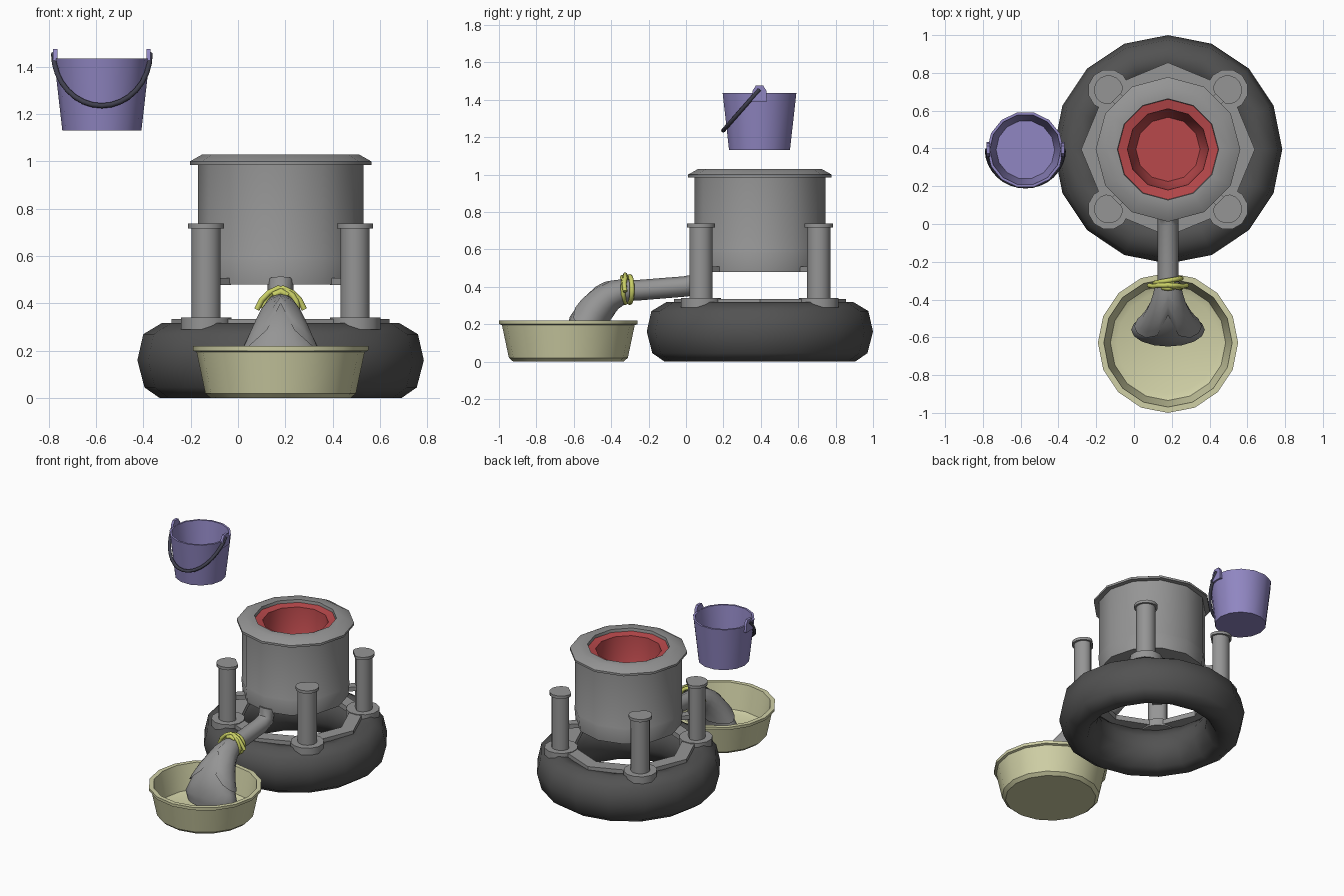
import bpy, bmesh, math
from math import sin, cos, pi, radians
from mathutils import Vector, Matrix

if "Cube" in bpy.data.objects:
    bpy.data.objects.remove(bpy.data.objects["Cube"])


def mat(name, r, g, b):
    m = bpy.data.materials.new(name)
    m.diffuse_color = (r, g, b, 1)
    m.use_nodes = True
    m.node_tree.nodes["Principled BSDF"].inputs["Base Color"].default_value = m.diffuse_color
    return m


GREY = mat("metal grey", 0.30, 0.30, 0.30)
RUBBER = mat("rubber dark grey", 0.085, 0.085, 0.085)
RED = mat("inner red", 0.48, 0.065, 0.07)
CREAM = mat("bowl cream", 0.63, 0.63, 0.38)
LILAC = mat("bucket lilac", 0.28, 0.24, 0.54)
DARK = mat("handle dark", 0.05, 0.05, 0.075)
ROPE = mat("rope yellow green", 0.58, 0.62, 0.13)

CX, CY = 0.18, 0.395          # centre of the machine


def finish(bm, name, m, angle=35):
    bmesh.ops.recalc_face_normals(bm, faces=bm.faces)
    me = bpy.data.meshes.new(name)
    bm.to_mesh(me)
    bm.free()
    me.materials.append(m)
    me.shade_smooth()
    me.set_sharp_from_angle(angle=radians(angle))
    ob = bpy.data.objects.new(name, me)
    bpy.context.collection.objects.link(ob)
    return ob


def skin(bm, rings, loop=False):
    """Bridge equal-length closed rings of points."""
    vs = [[bm.verts.new(p) for p in r] for r in rings]
    pairs = list(zip(vs, vs[1:])) + ([(vs[-1], vs[0])] if loop else [])
    n = len(vs[0])
    for a, b in pairs:
        for i in range(n):
            j = (i + 1) % n
            bm.faces.new((a[i], a[j], b[j], b[i]))
    return vs


def lathe(name, prof, n, x, y, m, loop=False, caps=(False, False), angle=35):
    bm = bmesh.new()
    rings = [[(x + r * cos(2 * pi * i / n), y + r * sin(2 * pi * i / n), z)
              for i in range(n)] for r, z in prof]
    vs = skin(bm, rings, loop)
    for k, use in zip((0, -1), caps):
        if use:
            bm.faces.new(vs[k])
    return finish(bm, name, m, angle)


def prism(name, pts, z0, z1, m):
    bm = bmesh.new()
    vs = skin(bm, [[(px, py, z) for px, py in pts] for z in (z0, z1)])
    bm.faces.new(vs[0])
    bm.faces.new(vs[1])
    return finish(bm, name, m)


def tube(name, pts, r, m, closed=False, res=2):
    cu = bpy.data.curves.new(name, 'CURVE')
    cu.dimensions = '3D'
    cu.bevel_depth, cu.bevel_resolution = r, res
    cu.use_fill_caps = True
    sp = cu.splines.new('POLY')
    sp.points.add(len(pts) - 1)
    for p, q in zip(sp.points, pts):
        p.co = (*q, 1)
    sp.use_cyclic_u = closed
    tmp = bpy.data.objects.new(name + "_tmp", cu)
    bpy.context.collection.objects.link(tmp)
    dg = bpy.context.evaluated_depsgraph_get()
    bm = bmesh.new()
    bm.from_mesh(bpy.data.meshes.new_from_object(tmp.evaluated_get(dg)))
    bpy.data.objects.remove(tmp)
    return finish(bm, name, m, 50)


# tyre base
lathe("tyre", [(0.605, 0.16), (0.58, 0.27), (0.50, 0.318), (0.42, 0.305),
               (0.365, 0.22), (0.36, 0.12), (0.42, 0.02), (0.51, 0.0),
               (0.575, 0.045)], 16, CX, CY, RUBBER, loop=True, angle=60)

# flat ring on the tyre
lathe("base_ring", [(0.365, 0.30), (0.46, 0.30), (0.46, 0.335), (0.365, 0.335)],
      8, CX, CY, GREY, loop=True)

# four posts with lugs, caps and brackets to the drum
for k in range(4):
    a = pi / 4 + k * pi / 2
    out, side = Vector((cos(a), sin(a))), Vector((-sin(a), cos(a)))
    c = Vector((CX, CY)) + out * 0.445

    def dshape(r, cut):
        return [c + out * max(r * cos(t), -cut) + side * r * sin(t)
                for t in (2 * pi * (i + 0.5) / 16 for i in range(16))]

    prism(f"lug_{k}", [c + out * 0.11 * cos(i * pi / 6) + side * 0.11 * sin(i * pi / 6)
                       for i in range(12)], 0.29, 0.34, GREY)
    prism(f"post_{k}", dshape(0.063, 0.047), 0.33, 0.72, GREY)
    prism(f"post_cap_{k}", dshape(0.077, 0.058), 0.717, 0.737, GREY)
    prism(f"bracket_{k}", [c + out * o + side * s for o, s in
                           ((-0.03, -0.03), (-0.03, 0.03), (-0.12, 0.03), (-0.12, -0.03))],
          0.478, 0.508, GREY)

# drum with flared rim
lathe("drum", [(0.345, 0.48), (0.354, 0.58), (0.35, 0.59), (0.35, 0.985),
               (0.383, 0.985), (0.383, 1.0), (0.33, 1.03), (0.268, 1.03),
               (0.265, 1.005)], 12, CX, CY, GREY, caps=(True, False))
# red inner bowl
lathe("inner_bowl", [(0.268, 1.01), (0.215, 1.0), (0.205, 0.85), (0.17, 0.76)],
      12, CX, CY, RED, caps=(False, True))

# outlet pipe
tube("outlet_pipe", [(CX, -0.36, 0.377), (CX, -0.25, 0.382), (CX, 0.0, 0.402),
                     (CX, 0.06, 0.425), (CX, 0.08, 0.50)], 0.055, GREY)

# cloth spout: (y, z, tilt, half width, half thickness)
SECT = [(-0.30, 0.383, 0, 0.058, 0.057), (-0.40, 0.355, 25, 0.08, 0.07),
        (-0.48, 0.285, 48, 0.115, 0.088), (-0.535, 0.20, 64, 0.155, 0.095),
        (-0.56, 0.11, 80, 0.195, 0.09), (-0.56, 0.05, 88, 0.175, 0.085)]


def spout_point(t, a, grow=0.0):
    i = min(int(t), len(SECT) - 2)
    f = t - i
    y, z, tilt, w, h = (p + (q - p) * f for p, q in zip(SECT[i], SECT[i + 1]))
    e = radians(tilt)
    s = (h + grow) * sin(a)
    return (CX + (w + grow) * cos(a), y - s * sin(e), z + s * cos(e))


N = 16
ANG = [2 * pi * i / N for i in range(N)]
bm = bmesh.new()
vs = skin(bm, [[spout_point(t / 2, a) for a in ANG] for t in range(11)])
bm.faces.new(vs[-1])
finish(bm, "cloth_spout", GREY, 50)

# outer cloth flaps, notched in the middle
bm = bmesh.new()
skin(bm, [[spout_point(0.1 + (1.3 + 1.9 * abs(cos(a)) ** 0.5) * s / 6, a, 0.004 + 0.008 * s / 6)
           for a in ANG] for s in range(7)])
finish(bm, "cloth_flaps", GREY, 50)

# rope tie: two wraps, a knot and two tails
for k, (y, tilt) in enumerate(((-0.30, 0.012), (-0.325, -0.012))):
    tube(f"rope_wrap_{k}", [(CX + 0.07 * cos(a), y + tilt * cos(a), 0.385 + 0.07 * sin(a))
                            for a in ANG], 0.013, ROPE, closed=True)
for k, s in enumerate((-1, 1)):
    tube(f"rope_tail_{k}", [(CX - s * 0.03, -0.315, 0.445), (CX + s * 0.01, -0.325, 0.465),
                            (CX + s * 0.05, -0.325, 0.445), (CX + s * 0.08, -0.33, 0.415),
                            (CX + s * 0.10, -0.325, 0.375)], 0.012, ROPE)
tube("rope_knot", [(CX - 0.03, -0.335, 0.435), (CX, -0.34, 0.45), (CX + 0.03, -0.335, 0.435)],
     0.014, ROPE)

# bowl under the spout
lathe("bowl", [(0.295, 0.0), (0.318, 0.02), (0.355, 0.195), (0.37, 0.2), (0.371, 0.22),
               (0.34, 0.22), (0.305, 0.045), (0.27, 0.03)],
      16, CX, -0.629, CREAM, caps=(True, True), angle=30)

# hanging bucket
BX, BY = -0.575, 0.393
lathe("bucket", [(0.167, 1.13), (0.202, 1.435), (0.188, 1.435), (0.155, 1.15)],
      14, BX, BY, LILAC, caps=(True, True))

# bucket ears and handle
for k, s in enumerate((-1, 1)):
    bm = bmesh.new()
    ear = [(0.04, 1.39), (0.036, 1.45), (0.02, 1.475), (-0.02, 1.475), (-0.036, 1.45), (-0.04, 1.39)]
    v = skin(bm, [[(BX + s * x, BY + y, z) for y, z in ear] for x in (0.188, 0.206)])
    bm.faces.new(v[0])
    bm.faces.new(v[1])
    finish(bm, f"bucket_ear_{k}", LILAC)
tube("bucket_handle", [(BX + 0.204 * cos(t), BY - 0.194 * sin(t), 1.455 - 0.22 * sin(t))
                       for t in (pi * i / 16 for i in range(17))], 0.011, DARK)
